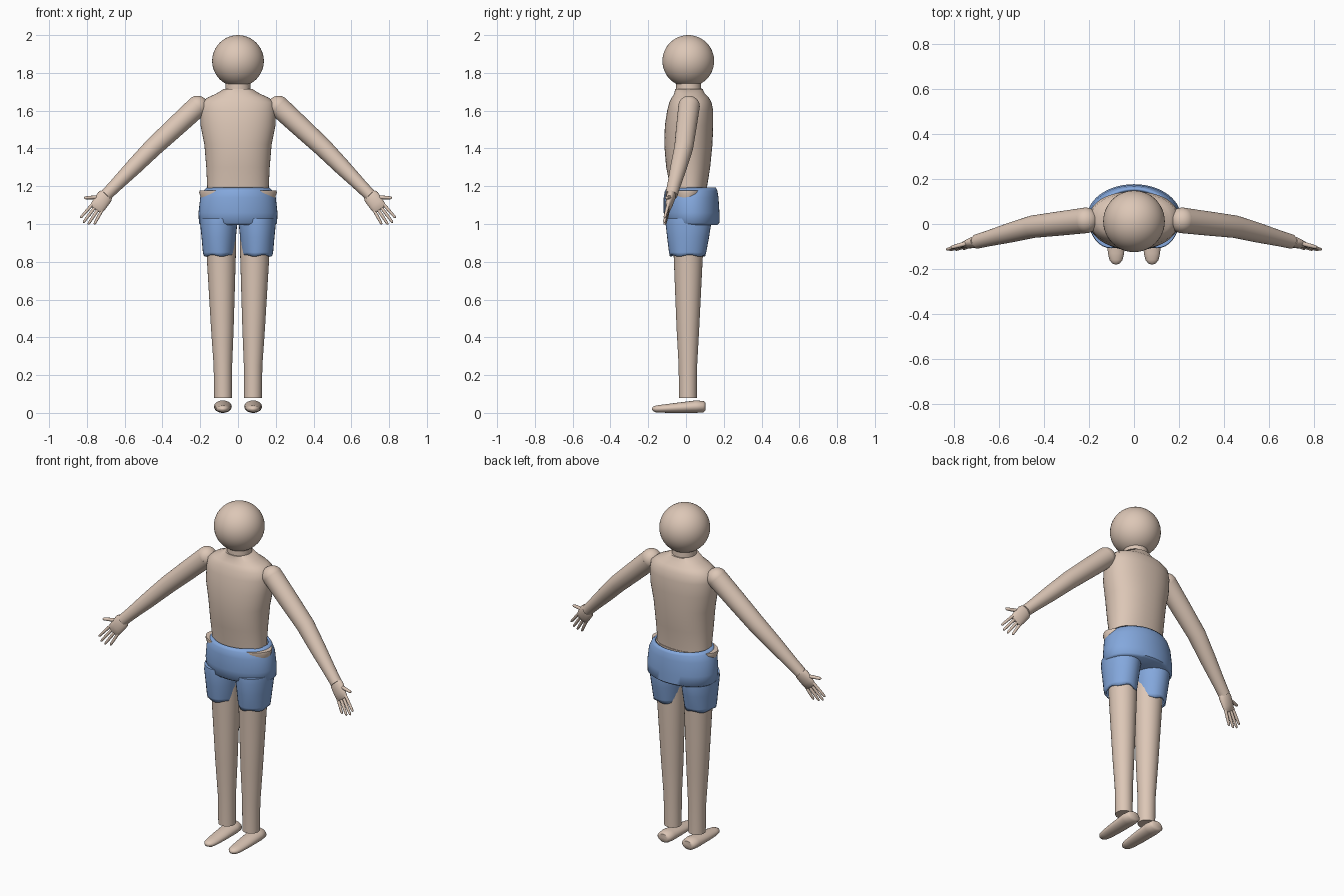
import bpy, bmesh, math
from mathutils import Vector as V

cube = bpy.data.objects.get("Cube")
if cube:
    bpy.data.objects.remove(cube, do_unlink=True)


def material(name, colour):
    m = bpy.data.materials.new(name)
    m.use_nodes = True
    m.diffuse_color = colour
    bsdf = m.node_tree.nodes["Principled BSDF"]
    bsdf.inputs["Base Color"].default_value = colour
    bsdf.inputs["Roughness"].default_value = 0.7
    return m


SKIN = material("skin", (0.72, 0.57, 0.47, 1))
BLUE = material("blue cloth", (0.23, 0.39, 0.72, 1))


def finish(name, bm, mat, mirror=False, thickness=0, angle=50):
    bmesh.ops.recalc_face_normals(bm, faces=bm.faces)
    mesh = bpy.data.meshes.new(name)
    bm.to_mesh(mesh)
    bm.free()
    mesh.materials.append(mat)
    ob = bpy.data.objects.new(name, mesh)
    bpy.context.collection.objects.link(ob)
    bpy.ops.object.select_all(action="DESELECT")
    ob.select_set(True)
    bpy.context.view_layer.objects.active = ob
    bpy.ops.object.shade_smooth_by_angle(angle=math.radians(angle))
    if thickness:
        mod = ob.modifiers.new("cloth", "SOLIDIFY")
        mod.thickness = thickness
        mod.offset = -1
    if mirror:
        mod = ob.modifiers.new("mirror", "MIRROR")
        mod.use_axis[0] = True
        mod.use_mirror_merge = False
    return ob


def loft(name, rings, axis, side, mat, sides=32, power=2.0, start=True, end=True, hem=0, **kw):
    """Skin rings of (centre, radius along side, radius across), facing along axis."""
    axis = V(axis).normalized()
    u = V(side)
    u = (u - axis * u.dot(axis)).normalized()
    w = axis.cross(u)
    bm = bmesh.new()
    loops = []
    for k, (c, ru, rw) in enumerate(rings):
        loop = []
        for i in range(sides):
            a = math.tau * i / sides
            ca, sa = math.cos(a), math.sin(a)
            p = V(c) + u * math.copysign(abs(ca) ** (2 / power), ca) * ru
            p += w * math.copysign(abs(sa) ** (2 / power), sa) * rw
            if hem and k == 0:
                p += axis * hem * math.sin(5 * a + 1)
            loop.append(bm.verts.new(p))
        loops.append(loop)
    for a, b in zip(loops, loops[1:]):
        for i in range(sides):
            j = (i + 1) % sides
            bm.faces.new((a[i], a[j], b[j], b[i]))
    if start:
        bm.faces.new(loops[0][::-1])
    if end:
        bm.faces.new(loops[-1])
    return finish(name, bm, mat, **kw)


def upright(name, profile, mat, x=0, **kw):
    """Loft upward from (z, half width, front y, back y) rows."""
    rings = [((x, (f + b) / 2, z), r, (b - f) / 2) for z, r, f, b in profile]
    return loft(name, rings, (0, 0, 1), (1, 0, 0), mat, **kw)


def ball(name, centre, r, mat, **kw):
    bm = bmesh.new()
    bmesh.ops.create_uvsphere(bm, u_segments=48, v_segments=24, radius=r)
    bmesh.ops.translate(bm, verts=bm.verts, vec=centre)
    return finish(name, bm, mat, **kw)


# Head, neck and torso
ball("head", (0, 0.012, 1.863), 0.137, SKIN)
upright("neck", [(1.66, 0.07, -0.055, 0.085), (1.73, 0.066, -0.052, 0.08),
                 (1.78, 0.066, -0.052, 0.08)], SKIN)
upright("torso", [(1.10, 0.165, -0.08, 0.11), (1.20, 0.163, -0.085, 0.112),
                  (1.30, 0.168, -0.105, 0.128), (1.42, 0.178, -0.115, 0.14),
                  (1.52, 0.198, -0.112, 0.144), (1.60, 0.2, -0.1, 0.144),
                  (1.645, 0.193, -0.088, 0.135), (1.67, 0.16, -0.075, 0.12),
                  (1.69, 0.115, -0.062, 0.1), (1.715, 0.076, -0.058, 0.088)],
        SKIN, sides=48, power=2.2)

# Hips show through the sides of the shorts
upright("hips", [(1.05, 0.17, -0.07, 0.09), (1.13, 0.192, -0.085, 0.1),
                 (1.165, 0.206, -0.098, 0.115), (1.178, 0.204, -0.098, 0.115)],
        SKIN, sides=48)

# Shorts: seat with an open waist, and two legs with open hems
upright("shorts_seat", [(0.995, 0.195, -0.1, 0.165), (1.005, 0.207, -0.112, 0.177),
                        (1.06, 0.209, -0.118, 0.177), (1.14, 0.2, -0.118, 0.172),
                        (1.175, 0.183, -0.112, 0.166), (1.193, 0.165, -0.1, 0.158)],
        BLUE, sides=48, end=False, thickness=0.012)
upright("shorts_legs", [(0.832, 0.081, -0.086, 0.103), (0.85, 0.084, -0.09, 0.107),
                        (0.93, 0.091, -0.1, 0.122), (1.0, 0.098, -0.108, 0.133),
                        (1.03, 0.096, -0.106, 0.13)],
        BLUE, x=0.102, hem=0.005, start=False, thickness=0.01, mirror=True)

# Legs
leg = [(0.08, 0.079, 0.047, 0.01), (0.25, 0.08, 0.049, 0.01), (0.45, 0.083, 0.06, 0.01),
       (0.65, 0.086, 0.069, 0.011), (0.85, 0.089, 0.078, 0.012), (1.0, 0.095, 0.085, 0.012)]
loft("legs", [((x, y, z), r, r) for z, x, r, y in leg], (0, 0, 1), (1, 0, 0), SKIN, mirror=True)

# Feet: rows of (y, height of centre, half width, half height)
foot = [(0.102, 0.034, 0.03, 0.022), (0.092, 0.033, 0.042, 0.03), (0.05, 0.033, 0.047, 0.033),
        (-0.06, 0.026, 0.042, 0.026), (-0.13, 0.022, 0.036, 0.021),
        (-0.16, 0.021, 0.029, 0.018), (-0.175, 0.021, 0.017, 0.011), (-0.18, 0.021, 0.005, 0.003)]
loft("feet", [((0.08, y, z), w, h) for y, z, w, h in foot], (0, -1, 0), (1, 0, 0), SKIN,
     mirror=True)

# Arms
shoulder, elbow, wrist = V((0.215, 0.016, 1.622)), V((0.45, -0.012, 1.405)), V((0.7, -0.078, 1.152))
ball("shoulders", shoulder, 0.057, SKIN, mirror=True)
arm = [(shoulder, 0.057), (shoulder.lerp(elbow, 0.5), 0.054), (elbow, 0.05),
       (elbow.lerp(wrist, 0.4), 0.044), (elbow.lerp(wrist, 0.8), 0.035), (wrist, 0.032)]
loft("arms", [(c, r, r) for c, r in arm], wrist - shoulder, (0, 1, 0), SKIN, mirror=True)

# Hands: flat palm, four fingers and a thumb
reach = V((0.57, -0.2, -0.8)).normalized()
across = V((0.8, 0, 0.57))
palm = [(-0.005, 0.036, 0.022), (0.01, 0.042, 0.025), (0.06, 0.041, 0.019),
        (0.088, 0.038, 0.012), (0.094, 0.032, 0.007)]
loft("palms", [(wrist + reach * d, w, t) for d, w, t in palm], reach, across, SKIN,
     sides=24, mirror=True)


def digit(name, base, tip, r):
    rows = [(0, 1), (0.5, 0.95), (0.9, 0.8), (0.97, 0.55), (1, 0.15)]
    loft(name, [(base.lerp(tip, t), r * s, r * s) for t, s in rows], tip - base, (0, 1, 0),
         SKIN, sides=12, mirror=True)


for i, (name, length) in enumerate([("little", 0.075), ("ring", 0.095),
                                    ("middle", 0.102), ("index", 0.09)]):
    offset = -0.03 + 0.02 * i
    base = wrist + reach * 0.078 + across * offset
    digit(name + "_fingers", base, base + reach * (length + 0.012) + across * offset * 0.35, 0.0085)
digit("thumbs", wrist + reach * 0.03 + across * 0.025, V((0.815, -0.105, 1.138)), 0.01)
